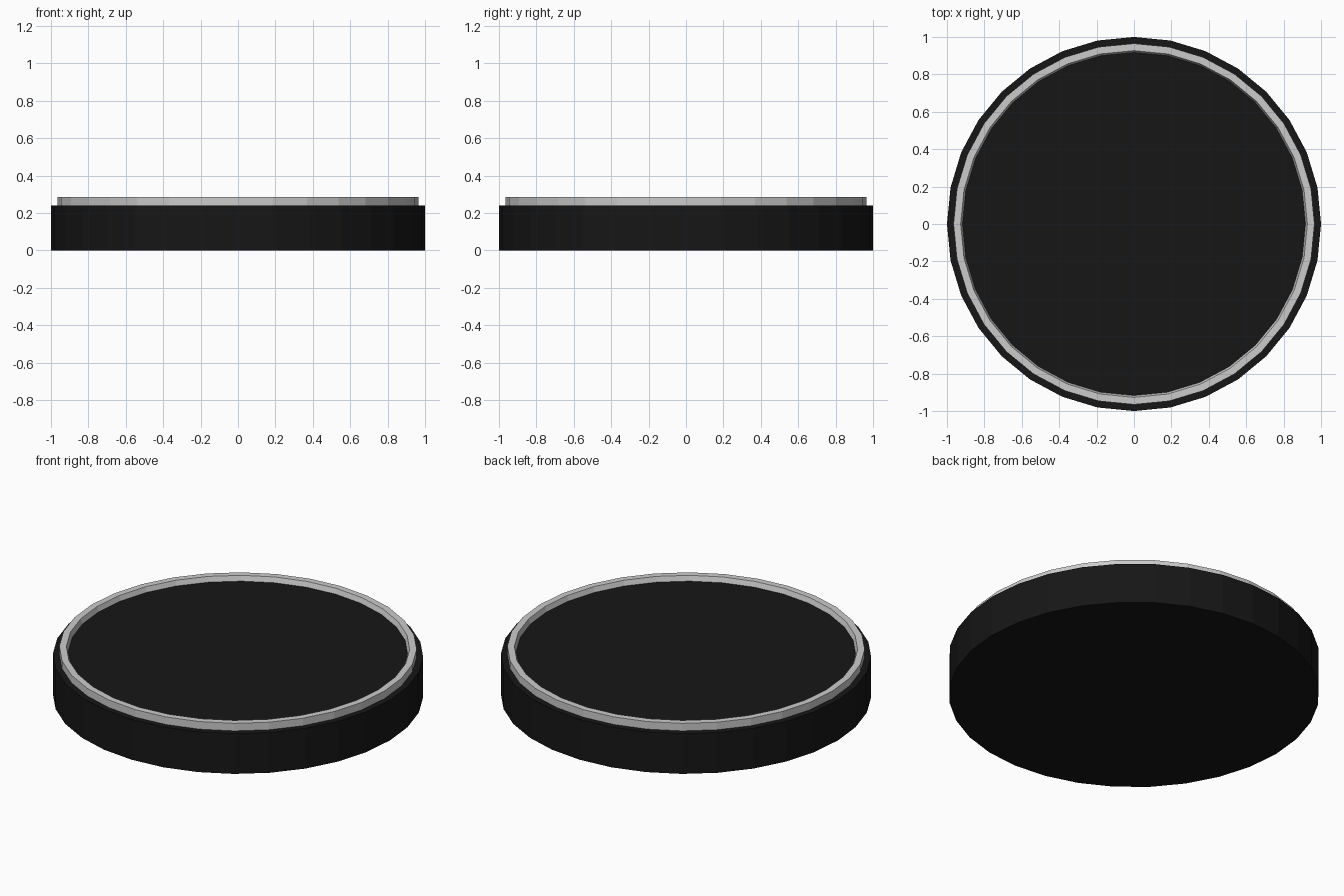
import bpy, bmesh, math

if "Cube" in bpy.data.objects:
    bpy.data.objects.remove(bpy.data.objects["Cube"])

SIDES = 32

black = bpy.data.materials.new("black")
black.diffuse_color = (0.008, 0.008, 0.008, 1)
black.use_nodes = True
black.node_tree.nodes["Principled BSDF"].inputs["Base Color"].default_value = black.diffuse_color


def lathe(name, profile, closed=False, material=None):
    """Revolve (radius, z) points around z; open profiles get end caps."""
    bm = bmesh.new()
    rings = []
    for r, z in profile:
        rings.append([bm.verts.new((r * math.cos(2 * math.pi * i / SIDES),
                                    r * math.sin(2 * math.pi * i / SIDES), z))
                      for i in range(SIDES)])
    pairs = list(zip(rings, rings[1:]))
    if closed:
        pairs.append((rings[-1], rings[0]))
    else:
        bm.faces.new(rings[0])
        bm.faces.new(rings[-1])
    for a, b in pairs:
        for i in range(SIDES):
            j = (i + 1) % SIDES
            bm.faces.new((a[i], a[j], b[j], b[i]))
    bmesh.ops.recalc_face_normals(bm, faces=bm.faces)
    mesh = bpy.data.meshes.new(name)
    bm.to_mesh(mesh)
    bm.free()
    obj = bpy.data.objects.new(name, mesh)
    bpy.context.collection.objects.link(obj)
    if material:
        mesh.materials.append(material)
    return obj


# Solid round base with a slightly raised floor inside the rim
lathe("base", [(1.0, 0), (1.0, 0.24), (0.945, 0.24), (0.917, 0.255)], material=black)

# Grey raised rim with a sloping inner wall
lathe("rim", [(0.965, 0.24), (0.965, 0.285), (0.927, 0.285), (0.917, 0.255)], closed=True)
